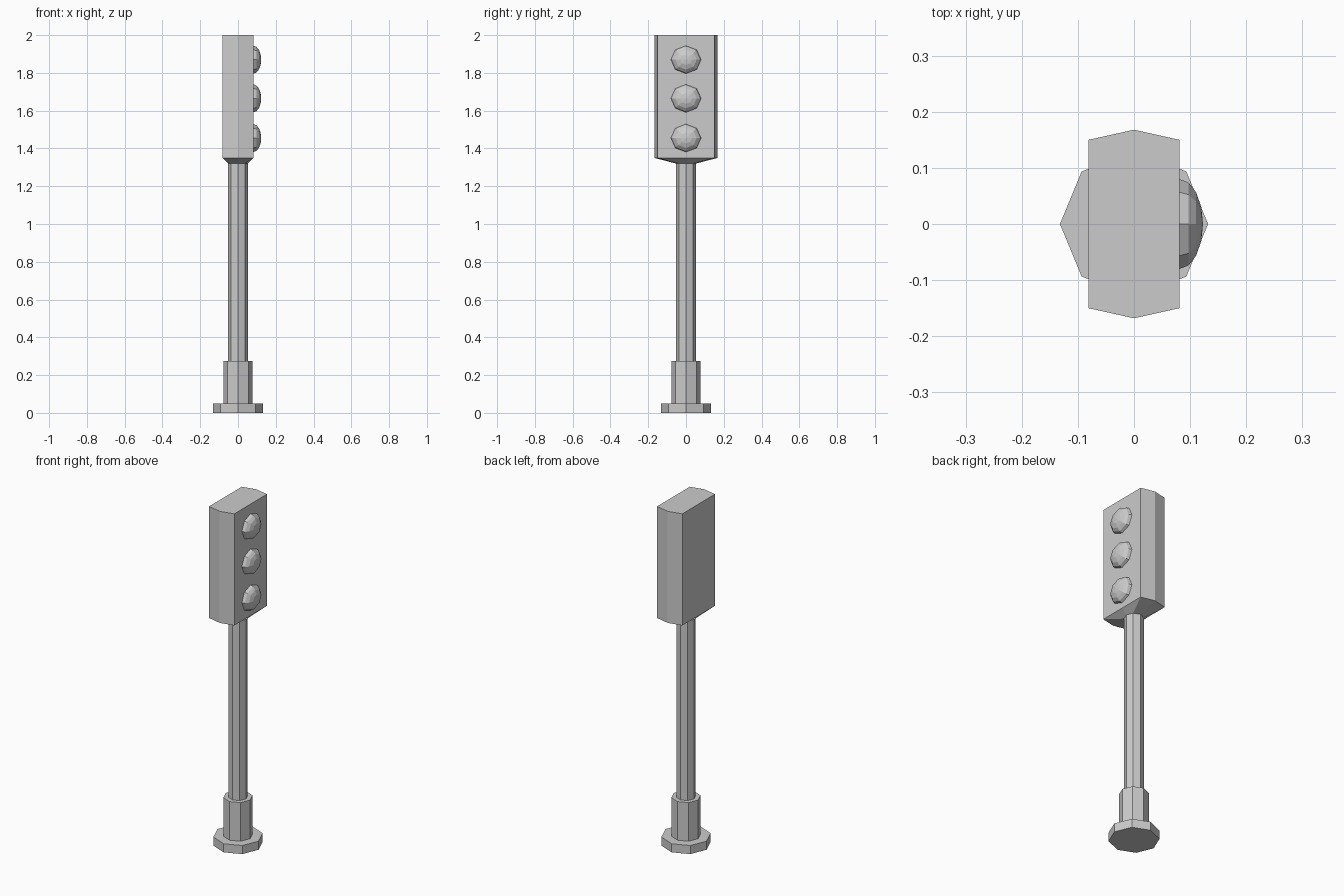
import bpy, bmesh
from math import cos, sin, pi

cube = bpy.data.objects.get("Cube")
if cube:
    bpy.data.objects.remove(cube, do_unlink=True)

grey = bpy.data.materials.new("light_grey")
grey.use_nodes = True
colour = (0.6, 0.6, 0.6, 1)
grey.diffuse_color = colour
grey.node_tree.nodes["Principled BSDF"].inputs["Base Color"].default_value = colour


def octagon(r, z):
    return [(r * cos(i * pi / 4), r * sin(i * pi / 4), z) for i in range(8)]


def housing_ring(z):
    # Box outline whose two narrow sides are slightly peaked
    x, y, peak = 0.081, 0.15, 0.168
    return [(x, 0, z), (x, y, z), (0, peak, z), (-x, y, z),
            (-x, 0, z), (-x, -y, z), (0, -peak, z), (x, -y, z)]


def loft(name, rings):
    """Join matching rings with quads and cap both ends."""
    bm = bmesh.new()
    loops = [[bm.verts.new(p) for p in ring] for ring in rings]
    for a, b in zip(loops, loops[1:]):
        for i in range(len(a)):
            j = (i + 1) % len(a)
            bm.faces.new((a[i], a[j], b[j], b[i]))
    bm.faces.new(loops[0][::-1])
    bm.faces.new(loops[-1])
    bmesh.ops.recalc_face_normals(bm, faces=bm.faces)
    mesh = bpy.data.meshes.new(name)
    bm.to_mesh(mesh)
    bm.free()
    mesh.materials.append(grey)
    obj = bpy.data.objects.new(name, mesh)
    bpy.context.collection.objects.link(obj)
    return obj


# Foot, collar and pole
loft("base_plate", [octagon(0.132, 0), octagon(0.132, 0.05)])
loft("pole_collar", [octagon(0.078, 0.05), octagon(0.078, 0.275)])
loft("pole", [octagon(0.052, 0.275), octagon(0.052, 1.32)])

# Lamp housing, flaring out from the pole
loft("lamp_housing", [octagon(0.052, 1.32), housing_ring(1.35), housing_ring(2)])

# Three shallow faceted lamps on the housing's left face
for name, z in (("top", 1.87), ("middle", 1.665), ("bottom", 1.455)):
    bpy.ops.mesh.primitive_uv_sphere_add(segments=8, ring_count=8, radius=1)
    lamp = bpy.context.object
    lamp.name = name + "_lamp"
    lamp.rotation_euler = (0, pi / 2, 0)
    lamp.location = (0.081, 0, z)
    lamp.scale = (0.074, 0.08, 0.042)
    lamp.data.materials.append(grey)
    # Keep only the half that stands out of the housing
    bm = bmesh.new()
    bm.from_mesh(lamp.data)
    bmesh.ops.delete(bm, geom=[v for v in bm.verts if v.co.z < -0.01], context='VERTS')
    bm.to_mesh(lamp.data)
    bm.free()
